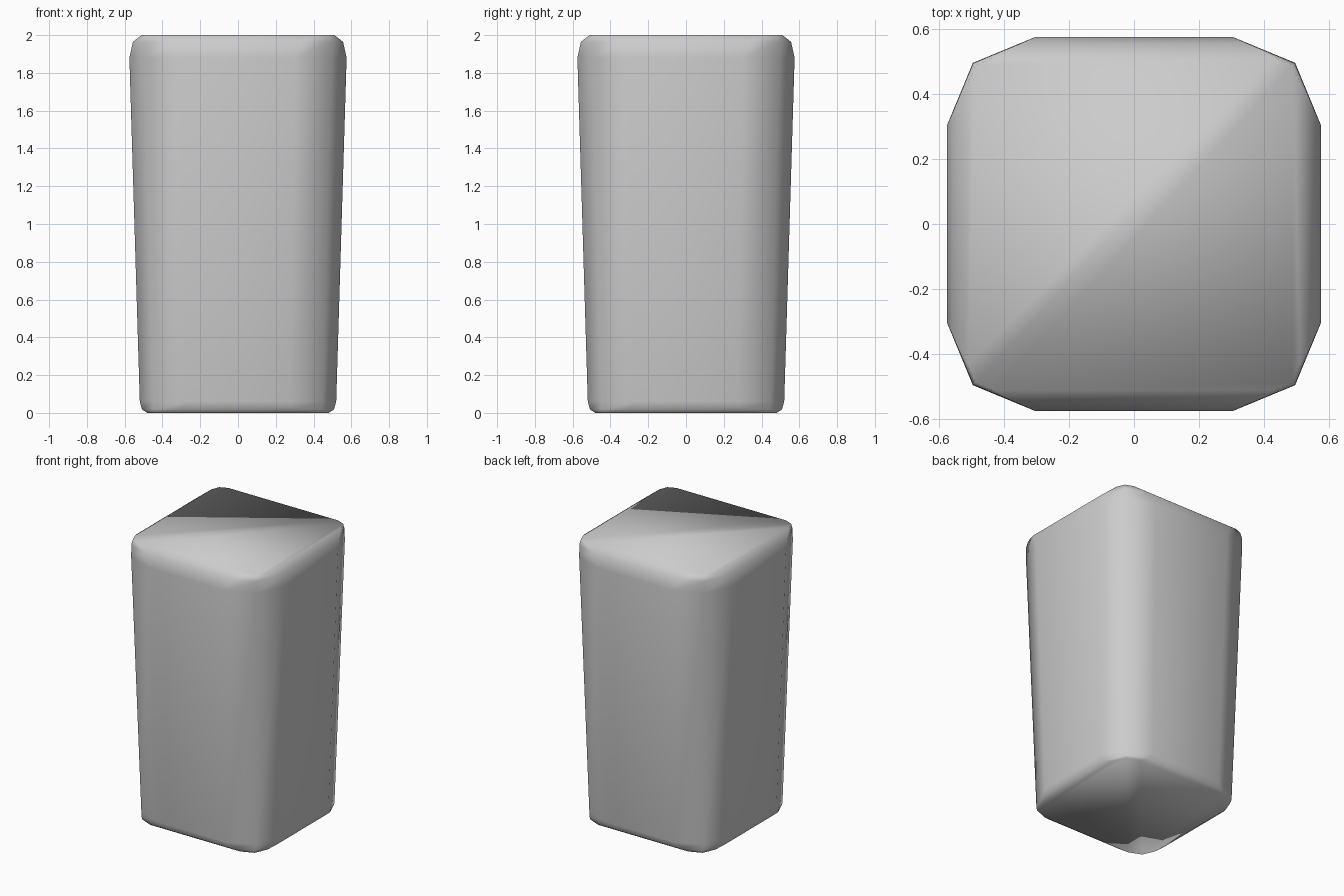
import bpy, bmesh, math

cube = bpy.data.objects.get("Cube")
if cube:
    bpy.data.objects.remove(cube, do_unlink=True)

grey = bpy.data.materials.new("plain_grey")
grey.use_nodes = True
colour = (0.6, 0.6, 0.6, 1)
grey.diffuse_color = colour
grey.node_tree.nodes["Principled BSDF"].inputs["Base Color"].default_value = colour


def rounded_square(half, corner):
    """Square outline whose corners are two-segment arcs passing through (corner, corner)."""
    radius = (half - corner) / (1 - math.sqrt(0.5))
    points = []
    for side in range(4):
        for step in range(3):
            a = math.radians(90 * side + 45 * step)
            q = math.radians(90 * side + 45)
            reach = (half - radius) * math.sqrt(2)
            points.append((reach * math.cos(q) + radius * math.cos(a),
                           reach * math.sin(q) + radius * math.sin(a)))
    return points


# Outlines from the base to the top: height, half width, corner position
sections = [(0, 0.48, 0.443), (0.018, 0.508, 0.447), (0.06, 0.52, 0.448),
            (1.88, 0.575, 0.495), (1.965, 0.556, 0.494), (2, 0.51, 0.487)]

bm = bmesh.new()
rings = [[bm.verts.new((x, y, z)) for x, y in rounded_square(half, corner)]
         for z, half, corner in sections]
for low, high in zip(rings, rings[1:]):
    for i in range(len(low)):
        j = (i + 1) % len(low)
        bm.faces.new((low[i], low[j], high[j], high[i]))

# Flat caps, each split along one diagonal
for ring in (rings[0][::-1], rings[-1]):
    cap = bm.faces.new(ring)
    ends = [v for v in ring if abs(v.co.x - v.co.y) < 0.001]
    bmesh.utils.face_split(cap, *ends)
bmesh.ops.recalc_face_normals(bm, faces=bm.faces)
for face in bm.faces:
    face.smooth = True

mesh = bpy.data.meshes.new("tapered_block")
bm.to_mesh(mesh)
bm.free()
mesh.materials.append(grey)
block = bpy.data.objects.new("tapered_block", mesh)
bpy.context.collection.objects.link(block)
